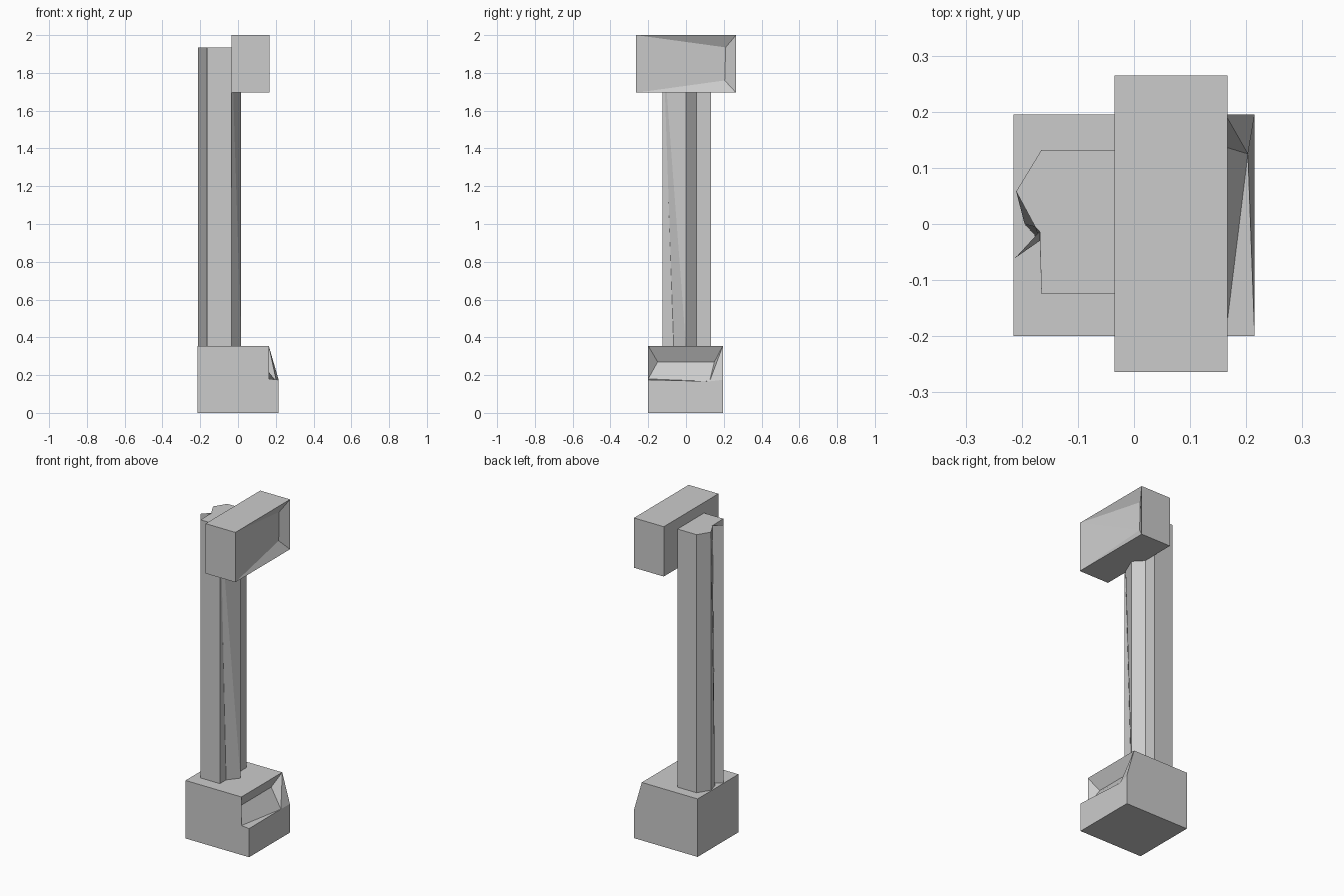
import bpy, bmesh

cube = bpy.data.objects.get("Cube")
if cube:
    bpy.data.objects.remove(cube, do_unlink=True)

grey = bpy.data.materials.new("light grey")
grey.use_nodes = True
grey.diffuse_color = (0.6, 0.6, 0.6, 1)
grey.node_tree.nodes["Principled BSDF"].inputs["Base Color"].default_value = (0.6, 0.6, 0.6, 1)


def build(name, points, faces, fix_normals=True):
    """Make a flat shaded part from named corner points."""
    bm = bmesh.new()
    v = {k: bm.verts.new(p) for k, p in points.items()}
    for f in faces:
        bm.faces.new([v[k] for k in f.split()])
    if fix_normals:
        bmesh.ops.recalc_face_normals(bm, faces=bm.faces)
    mesh = bpy.data.meshes.new(name)
    bm.to_mesh(mesh)
    bm.free()
    mesh.materials.append(grey)
    obj = bpy.data.objects.new(name, mesh)
    bpy.context.collection.objects.link(obj)


def box_points(x0, x1, y0, y1, z0, z1):
    """Corners named left/right, front/back, bottom/top."""
    return {a + b + c: (x, y, z)
            for a, x in (("l", x0), ("r", x1))
            for b, y in (("f", y0), ("b", y1))
            for c, z in (("d", z0), ("u", z1))}


# Base block with a hollow cut under its right top edge
base = box_points(-0.215, 0.215, -0.2, 0.195, 0, 0.355)
base.update(rfu=(0.163, -0.2, 0.355), rbu=(0.163, 0.195, 0.355),
            lip_f=(0.215, -0.2, 0.175), lip_b=(0.215, 0.195, 0.175),
            notch=(0.163, -0.2, 0.18), ledge=(0.203, 0.125, 0.167),
            in_f=(0.12, -0.15, 0.27), in_b=(0.12, 0.15, 0.27))
build("base", base, [
    "lfd lbd rbd rfd", "lfu rfu rbu lbu", "lfd lfu lbu lbd",
    "lfd rfd lip_f notch rfu lfu", "lbd lbu rbu lip_b rbd",
    "rfd rbd lip_b ledge lip_f",
    "rfu in_f in_b rbu", "rfu notch in_f", "in_f notch ledge in_b",
    "notch lip_f ledge", "in_b ledge rbu", "rbu ledge lip_b"])

# Head block with a dent in its right side
head = box_points(-0.035, 0.167, -0.264, 0.265, 1.695, 2)
head.update(dent_u=(0.132, 0.21, 1.935), dent_d=(0.132, 0.205, 1.76))
build("head", head, [
    "lfd lbd rbd rfd", "lfu rfu rbu lbu", "lfd lfu lbu lbd",
    "lfd rfd rfu lfu", "lbd lbu rbu rbd",
    "rfu dent_u rbu", "rbu dent_u dent_d rbd", "rfd rbd dent_d",
    "rfu rfd dent_d", "rfu dent_d dent_u"])

# Column: one outline per end, joined by side faces
lower = [(-0.165, -0.125), (-0.035, -0.125), (-0.035, -0.065), (0.017, 0),
         (-0.035, 0.055), (-0.035, 0.132), (-0.165, 0.132), (-0.21, 0.058),
         (-0.195, 0), (-0.168, -0.03)]
upper = list(lower)
upper[2] = (-0.033, -0.12)
upper[8] = (-0.176, -0.005)
upper[9] = (-0.168, -0.013)
n = len(lower)
pts = {f"d{i}": (*p, 0.35) for i, p in enumerate(lower)}
pts.update({f"u{i}": (*p, 1.935) for i, p in enumerate(upper)})
sides = []
for i in range(n):
    j = (i + 1) % n
    sides += [f"d{i} d{j} u{i}", f"d{j} u{j} u{i}"]
build("column", pts, sides + [" ".join(f"u{i}" for i in range(n)),
                              " ".join(f"d{i}" for i in reversed(range(n)))])

# Thin fin along the left side of the column
fin = {"in_d": (-0.168, -0.03, 0.355), "in_u": (-0.168, -0.013, 1.935),
       "out_d": (-0.213, -0.06, 0.355), "out_u": (-0.211, -0.06, 1.935)}
build("column_fin", fin, ["in_d in_u out_u out_d"], False)
